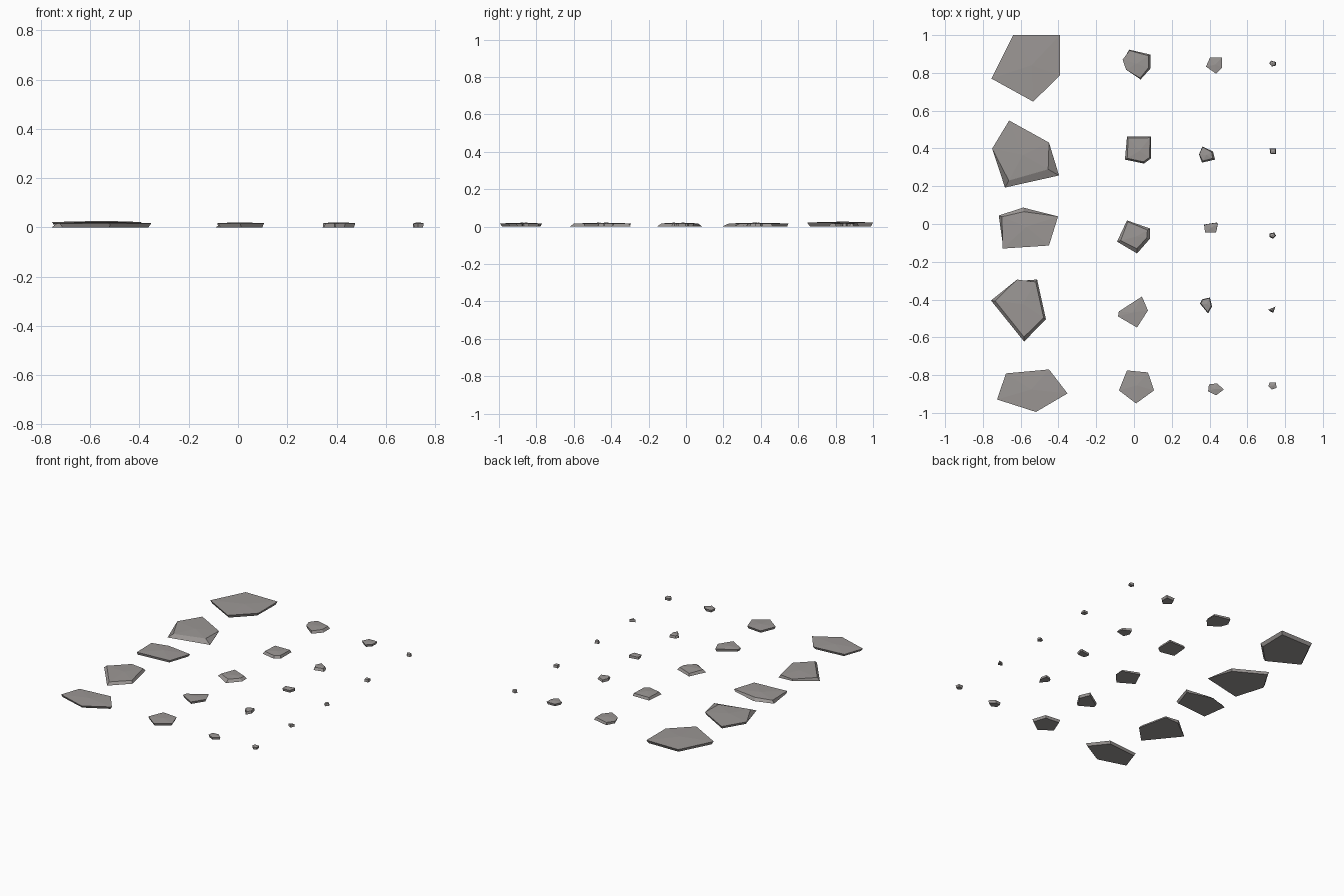
import bpy, bmesh
from mathutils import Vector

if "Cube" in bpy.data.objects:
    bpy.data.objects.remove(bpy.data.objects["Cube"])

stone = bpy.data.materials.new("warm_grey_stone")
stone.diffuse_color = (0.33, 0.31, 0.30, 1)
stone.use_nodes = True
stone.node_tree.nodes["Principled BSDF"].inputs["Base Color"].default_value = stone.diffuse_color

# Outlines seen from above, in thousandths: x, y, inset.
# Positive inset pulls the top corner in, negative undercuts the base corner.
slabs = [
    [(-640, 1000, -15), (-392, 1000, -15), (-392, 786, -15), (-534, 648, -15), (-755, 770, -15)],
    [(-661, 548, -8), (-450, 431, -8), (-397, 257, 66), (-683, 193, 42), (-751, 399, -8)],
    [(-716, 45, 18), (-587, 87, 22), (-402, 40, -8), (-450, -114, -10), (-695, -130, -4)],
    [(-619, -294, -8), (-513, -294, 15), (-466, -505, 15), (-582, -622, 24), (-757, -405, 22)],
    [(-678, -791, -12), (-450, -770, -12), (-352, -897, -12), (-519, -995, -12), (-725, -929, -12)],
]
cobbles = [
    [(-26, 923, 5), (87, 897, 12), (87, 823, 12), (35, 765, 8), (-42, 817, -6), (-60, 870, -6)],
    [(-37, 463, 10), (90, 463, 8), (90, 347, 10), (53, 320, 10), (-48, 341, 14)],
    [(-37, 19, 8), (85, -24, 16), (85, -77, 18), (16, -156, 26), (-90, -93, 20)],
    [(42, -384, -8), (74, -458, -8), (16, -548, -8), (-85, -489, -8), (-80, -463, -8)],
    [(-37, -775, -8), (74, -786, -8), (106, -881, -8), (11, -950, -8), (-80, -881, -8)],
]
pebbles = [
    [(402, 881, -6), (466, 881, -6), (466, 828, -6), (434, 796, -6), (381, 833, -6)],
    [(362, 410, 2), (418, 384, 8), (429, 341, 14), (360, 325, 10), (344, 368, 2)],
    [(370, -3, 2), (439, 8, 2), (444, -3, 2), (434, -45, -5), (376, -45, -5)],
    [(360, -399, 4), (402, -389, 4), (413, -437, 6), (392, -474, 8), (349, -421, 6)],
    [(397, -849, -5), (439, -844, -5), (476, -876, -5), (434, -907, -5), (392, -886, -5)],
]
chips = [
    [(725, 865, 2), (752, 857, 4), (750, 838, 4), (730, 834, 2), (716, 850, 2)],
    [(718, 400, 3), (752, 400, 3), (752, 370, 5), (722, 370, 3)],
    [(716, -50, 5), (742, -45, 5), (752, -62, 5), (737, -78, 5), (717, -68, 5)],
    [(710, -454, 2), (748, -438, 2), (738, -470, 4), (722, -463, 4)],
    [(718, -838, -3), (752, -838, -3), (754, -868, -3), (730, -876, -3), (712, -858, -3)],
]


def make_stone(name, outline, rim, crown):
    """Flat stone: base ring, top ring and a slightly raised centre."""
    pts = [Vector((x, y, 0)) / 1000 for x, y, _ in outline]
    centre = sum(pts, Vector()) / len(pts)
    bm = bmesh.new()
    base, top = [], []
    for p, (_, _, inset) in zip(pts, outline):
        inward = (centre - p).normalized() * abs(inset) / 1000
        base.append(bm.verts.new(p + inward if inset < 0 else p))
        up = p + inward if inset > 0 else p
        top.append(bm.verts.new(up + Vector((0, 0, rim))))
    apex = bm.verts.new(centre + Vector((0, 0, crown)))
    bm.faces.new(base)
    for i in range(len(pts)):
        j = (i + 1) % len(pts)
        bm.faces.new((base[i], base[j], top[j], top[i]))
        bm.faces.new((top[i], top[j], apex))
    bmesh.ops.recalc_face_normals(bm, faces=bm.faces)
    mesh = bpy.data.meshes.new(name)
    bm.to_mesh(mesh)
    bm.free()
    mesh.materials.append(stone)
    bpy.context.collection.objects.link(bpy.data.objects.new(name, mesh))


# Four columns of stones, from large slabs to tiny chips
for kind, group in (("large_slab", slabs), ("cobble", cobbles),
                    ("pebble", pebbles), ("chip", chips)):
    for n, outline in enumerate(group):
        first = kind == "large_slab" and n == 0
        rim, crown = (0.022, 0.027) if first else (0.017, 0.021)
        make_stone(f"{kind}_{n + 1}", outline, rim, crown)
